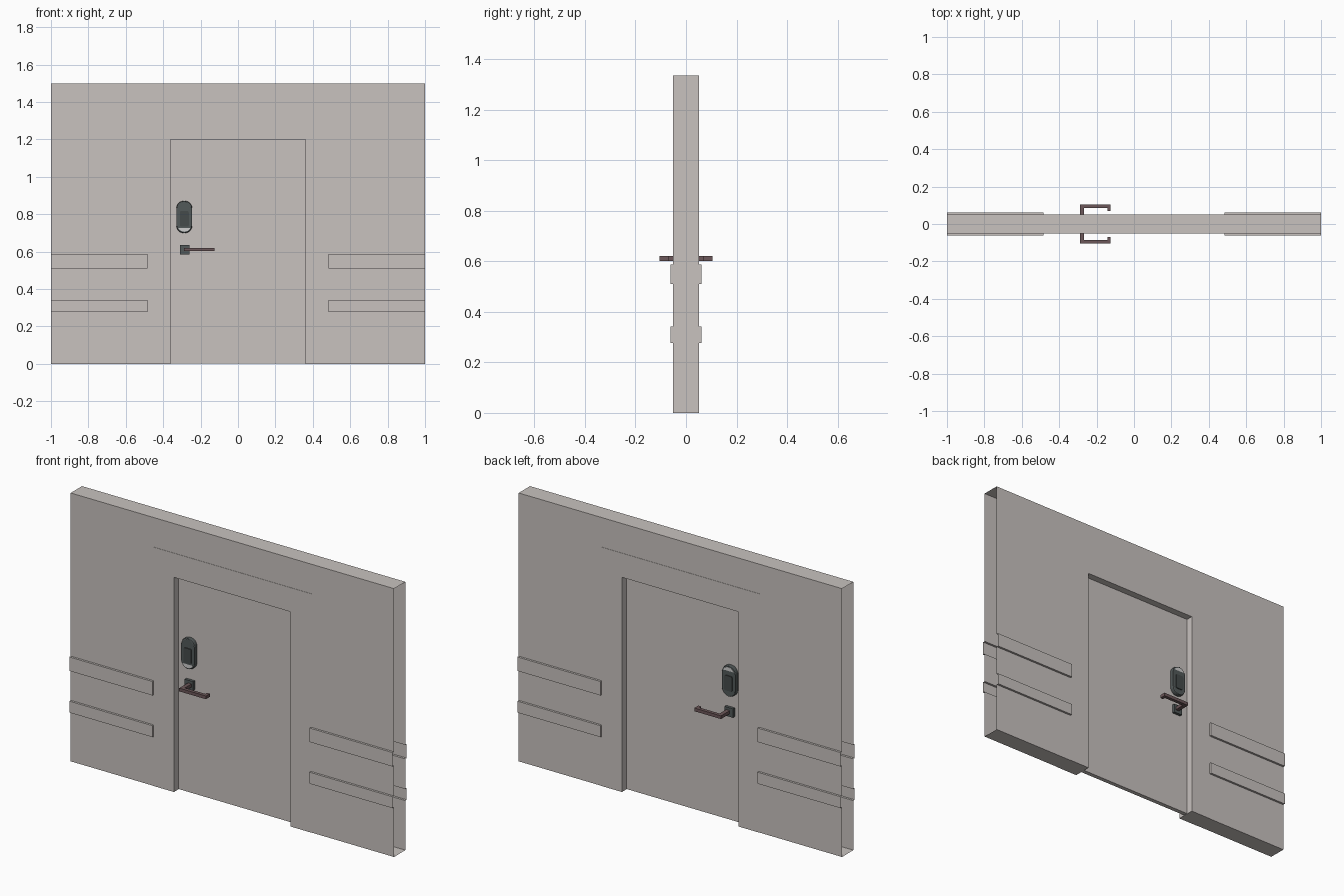
import bpy, bmesh, math

if "Cube" in bpy.data.objects:
    bpy.data.objects.remove(bpy.data.objects["Cube"])

def material(name, rgb):
    m = bpy.data.materials.new(name)
    m.diffuse_color = (*rgb, 1)
    m.use_nodes = True
    m.node_tree.nodes["Principled BSDF"].inputs["Base Color"].default_value = m.diffuse_color
    return m

WALL = material("warm_grey_paint", (0.58, 0.54, 0.52))
LOCK = material("dark_slate", (0.085, 0.10, 0.10))
PANEL = material("charcoal", (0.06, 0.07, 0.07))
METAL = material("brown_metal", (0.15, 0.095, 0.10))
LIGHT = material("pale_grey", (0.62, 0.62, 0.62))

def finish(bm, name, mat):
    bmesh.ops.remove_doubles(bm, verts=bm.verts, dist=1e-5)
    bmesh.ops.recalc_face_normals(bm, faces=bm.faces)
    me = bpy.data.meshes.new(name)
    bm.to_mesh(me)
    bm.free()
    me.materials.append(mat)
    ob = bpy.data.objects.new(name, me)
    bpy.context.collection.objects.link(ob)
    return ob

def quad(bm, *pts):
    bm.faces.new([bm.verts.new(p) for p in pts])

def sheet(bm, x0, x1, z0, z1, y):
    quad(bm, (x0, y, z0), (x1, y, z0), (x1, y, z1), (x0, y, z1))

def shelf(bm, x0, x1, y0, y1, z):
    quad(bm, (x0, y0, z), (x1, y0, z), (x1, y1, z), (x0, y1, z))

def prism(name, pts, d0, d1, mat, axis="y", bevel=0):
    """Extrude a flat outline along y (points are x,z) or z (points are x,y)."""
    bm = bmesh.new()
    at = (lambda p, d: (p[0], d, p[1])) if axis == "y" else (lambda p, d: (p[0], p[1], d))
    a = [bm.verts.new(at(p, d0)) for p in pts]
    b = [bm.verts.new(at(p, d1)) for p in pts]
    bm.faces.new(a)
    cap = bm.faces.new(b)
    n = len(pts)
    for i in range(n):
        bm.faces.new((a[i], a[(i + 1) % n], b[(i + 1) % n], b[i]))
    if bevel:
        bmesh.ops.bevel(bm, geom=list(cap.edges), offset=bevel, segments=2,
                        profile=0.5, affect="EDGES")
    return finish(bm, name, mat)

def rect(x0, x1, z0, z1):
    return [(x0, z0), (x1, z0), (x1, z1), (x0, z1)]

def rounded(cx, cz, hw, hh, r, n=8):
    out = []
    for k, (sx, sz) in enumerate([(1, 1), (-1, 1), (-1, -1), (1, -1)]):
        for i in range(n + 1):
            t = math.pi / 2 * (k + i / n)
            out.append((cx + sx * (hw - r) + r * math.cos(t),
                        cz + sz * (hh - r) + r * math.sin(t)))
    return out

# Hollow wall, open at both ends, with protective rails drawn out of its skin
T, RY, RX = 0.05, 0.062, 0.485
RAILS = [(0.277, 0.341), (0.51, 0.588)]
bm = bmesh.new()
for s in (-1, 1):
    sheet(bm, -RX, RX, 1.33, 1.5, s * T)
    for m in (-1, 1):
        z = 0
        for z0, z1 in RAILS:
            sheet(bm, m * RX, m, z, z0, s * T)
            z = z1
        sheet(bm, m * RX, m, z, 1.33, s * T)
        sheet(bm, m * RX, m, 1.33, 1.5, s * T)
for x0, x1 in ((-1, -RX), (-RX, RX), (RX, 1)):
    shelf(bm, x0, x1, -T, T, 1.5)
for m in (-1, 1):
    shelf(bm, m * RX, m, -T, T, 0)
for s in (-1, 1):
    for m in (-1, 1):
        for z0, z1 in RAILS:
            sheet(bm, m * RX, m, z0, z1, s * RY)
            shelf(bm, m * RX, m, s * T, s * RY, z0)
            shelf(bm, m * RX, m, s * T, s * RY, z1)
            quad(bm, (m * RX, s * T, z0), (m * RX, s * RY, z0),
                 (m * RX, s * RY, z1), (m * RX, s * T, z1))
finish(bm, "wall_with_rails", WALL)

# Door frame (an upside-down U) and recessed door
prism("door_frame", [(-0.49, 0), (-0.36, 0), (-0.36, 1.2), (0.36, 1.2), (0.36, 0),
                     (0.49, 0), (0.49, 1.335), (-0.49, 1.335)], -0.0515, 0.0515, WALL)
prism("door", rect(-0.36, 0.36, 0.002, 1.2), -0.012, 0.012, WALL)

# Lock, plate and lever on both faces of the door
LX, LZ = -0.287, 0.785
for s, side in ((-1, "front"), (1, "back")):
    prism(side + "_lock", rounded(LX, LZ, 0.042, 0.085, 0.038),
          s * 0.01, s * 0.034, LOCK, bevel=0.006)
    prism(side + "_lock_panel", rounded(LX, LZ - 0.01, 0.024, 0.042, 0.008, 3),
          s * 0.03, s * 0.039, PANEL)
    # pale crescent at the end of the lock: bottom in front, top behind
    low = [math.pi * (1.14 + 0.72 * i / 12) for i in range(13)]
    outer = [(LX + 0.036 * math.cos(t), s * (0.043 + 0.036 * -math.sin(t))) for t in low]
    inner = [(LX + 0.032 * math.cos(t), s * (0.063 - 0.010 * (1 + math.sin(t)) * -1 - 0.004))
             for t in reversed(low)]
    prism(side + "_lock_crescent", [(x, LZ + z) for x, z in outer + inner],
          s * 0.030, s * 0.0355, LIGHT)
    prism(side + "_handle_plate", rect(-0.31, -0.258, 0.585, 0.635),
          s * 0.01, s * 0.028, LOCK)
    lever = [(-0.29, 0.01), (-0.29, 0.105), (-0.125, 0.105), (-0.125, 0.07),
             (-0.143, 0.07), (-0.143, 0.086), (-0.268, 0.086), (-0.268, 0.01)]
    prism(side + "_lever", [(x, s * y) for x, y in lever], 0.602, 0.62, METAL, axis="z")
